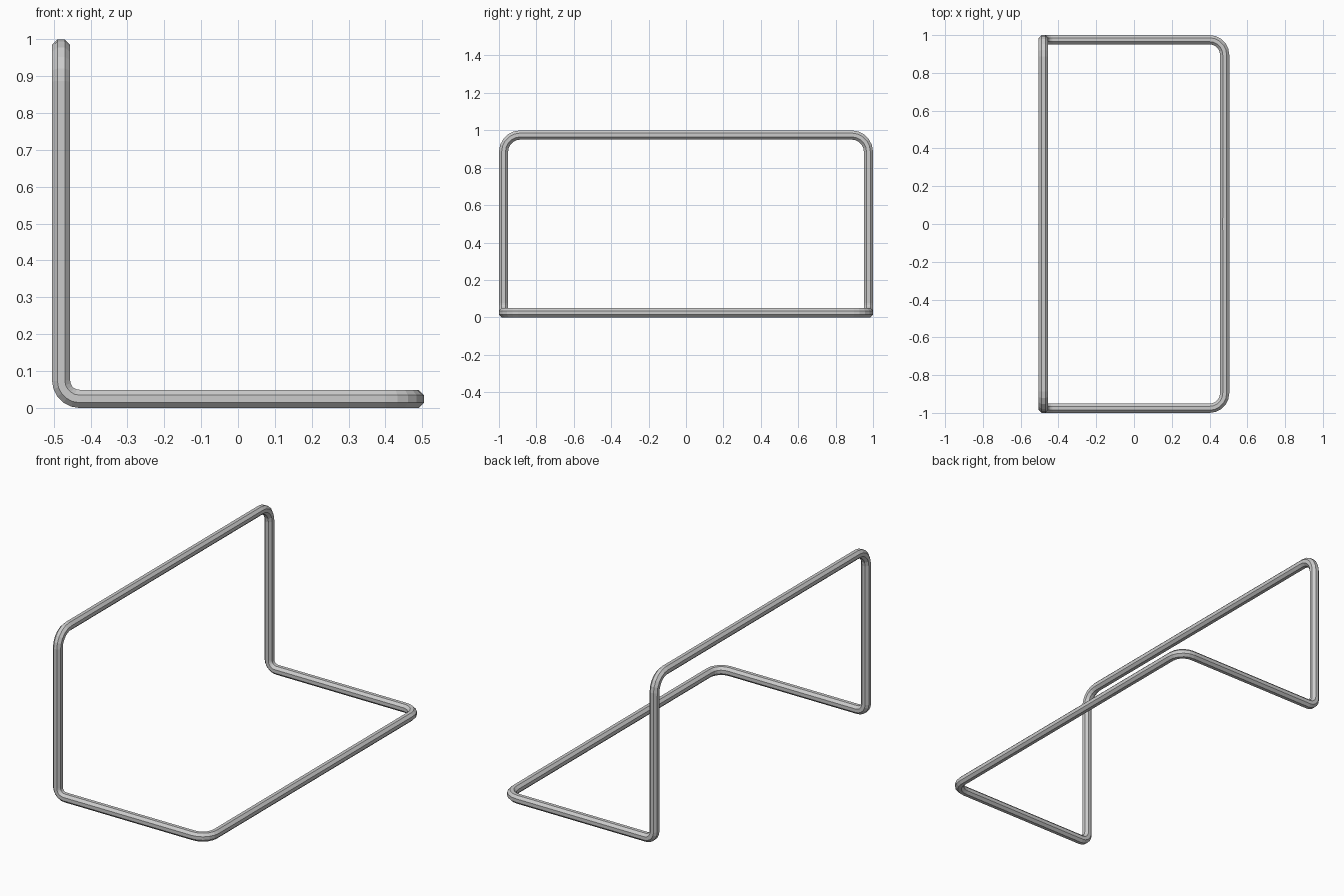
import bpy, bmesh, math
from mathutils import Vector

if "Cube" in bpy.data.objects:
    bpy.data.objects.remove(bpy.data.objects["Cube"])

SIDES = 8
APOTHEM = 0.0245
RADIUS = APOTHEM / math.cos(math.pi / SIDES)
X, Y, LOW, HIGH = 0.48, 1 - APOTHEM, APOTHEM, 0.975


def rounded(points, radii, steps=5):
    """Path with each inner right-angle corner replaced by an arc."""
    path = [points[0]]
    for a, p, b, r in zip(points, points[1:], points[2:], radii):
        u, v = (a - p).normalized(), (b - p).normalized()
        centre = p + (u + v) * r
        for i in range(steps + 1):
            t = math.pi / 2 * i / steps
            path.append(centre - v * r * math.cos(t) - u * r * math.sin(t))
    return path + [points[-1]]


# Half of the bent loop, from the middle of the top bar to the middle of the front bar
corners = [Vector(c) for c in ((-X, 0, HIGH), (-X, Y, HIGH), (-X, Y, LOW),
                               (X, Y, LOW), (X, 0, LOW))]
path = rounded(corners, (0.09, 0.05, 0.08))

# Sweep an octagon along the path
bm = bmesh.new()
rings = []
normal = Vector((0, 0, 1))
last = Vector((0, 1, 0))
for i, p in enumerate(path):
    if i in (0, len(path) - 1):
        tangent = Vector((0, 1 if i == 0 else -1, 0))
    else:
        tangent = ((p - path[i - 1]).normalized() + (path[i + 1] - p).normalized()).normalized()
    normal = last.rotation_difference(tangent) @ normal
    side = tangent.cross(normal)
    last = tangent
    ring = []
    for k in range(SIDES):
        a = 2 * math.pi * (k + 0.5) / SIDES
        ring.append(bm.verts.new(p + RADIUS * (math.cos(a) * normal + math.sin(a) * side)))
    rings.append(ring)
for r0, r1 in zip(rings, rings[1:]):
    for k in range(SIDES):
        n = (k + 1) % SIDES
        bm.faces.new((r0[k], r0[n], r1[n], r1[k]))
bmesh.ops.recalc_face_normals(bm, faces=bm.faces[:])

mesh = bpy.data.meshes.new("bent_tube_frame")
bm.to_mesh(mesh)
bm.free()
frame = bpy.data.objects.new("bent_tube_frame", mesh)
bpy.context.collection.objects.link(frame)

# Mirror to the other side, joined at the middle of both long bars
mirror = frame.modifiers.new("mirror", 'MIRROR')
mirror.use_axis = (False, True, False)
mirror.merge_threshold = 0.002
